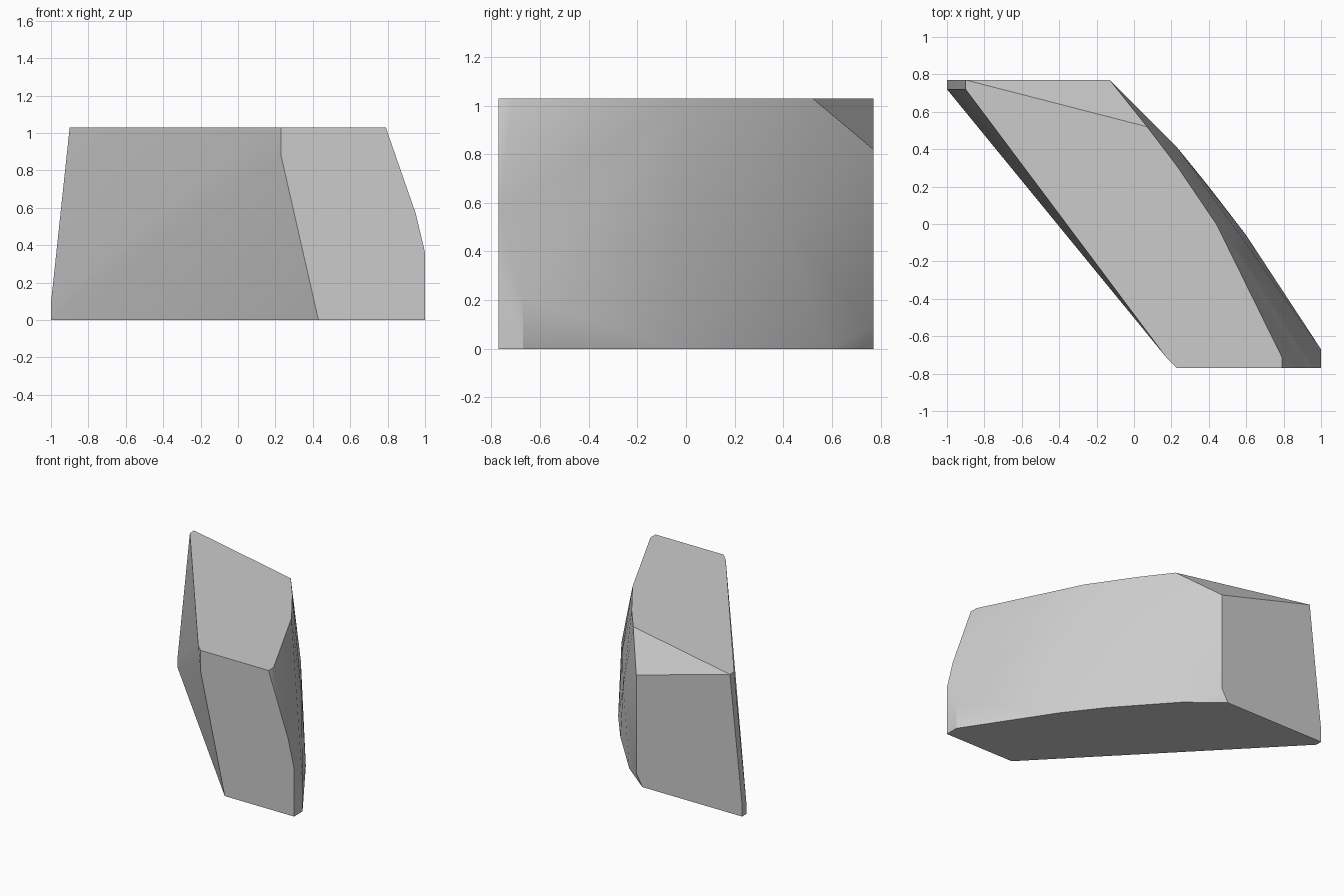
import bpy
import bmesh
import math

default_cube = bpy.data.objects.get("Cube")
if default_cube:
    bpy.data.objects.remove(default_cube, do_unlink=True)

HEIGHT = 1.03
FRONT, BACK = -0.77, 0.77


def make_material(name, colour):
    material = bpy.data.materials.new(name)
    material.use_nodes = True
    material.diffuse_color = colour
    material.node_tree.nodes["Principled BSDF"].inputs["Base Color"].default_value = colour
    return material


def level(z, outline):
    """Lift a flat outline to one height."""
    return [(x, y, z) for x, y in outline]


def make_hull(name, points, material, smooth_angle):
    """Wrap a convex faceted block around the given corners."""
    bm = bmesh.new()
    for point in points:
        bm.verts.new(point)
    result = bmesh.ops.convex_hull(bm, input=bm.verts[:])
    unused = set(result["geom_interior"]) | set(result["geom_unused"])
    loose = [v for v in unused if isinstance(v, bmesh.types.BMVert)]
    bmesh.ops.delete(bm, geom=loose, context="VERTS")
    # Merge the triangles of each flat facet
    bmesh.ops.dissolve_limit(bm, angle_limit=math.radians(0.5),
                             verts=bm.verts[:], edges=bm.edges[:])
    bmesh.ops.recalc_face_normals(bm, faces=bm.faces[:])
    mesh = bpy.data.meshes.new(name)
    bm.to_mesh(mesh)
    bm.free()
    mesh.materials.append(material)
    block = bpy.data.objects.new(name, mesh)
    bpy.context.collection.objects.link(block)
    bpy.ops.object.select_all(action="DESELECT")
    block.select_set(True)
    bpy.context.view_layer.objects.active = block
    bpy.ops.object.shade_smooth_by_angle(angle=smooth_angle)
    return block


# Flat top, with its back corner cut away
top = level(HEIGHT, [(0.23, FRONT), (0.79, FRONT), (0.79, -0.71), (0.44, 0),
                     (0.23, 0.31), (0.07, 0.52), (-0.9, BACK),
                     (-0.9, 0.72), (0.17, -0.71)])

# Flat base with a bowed outer edge
base = level(0, [(0.43, FRONT), (1, FRONT), (1, -0.67), (0.6, -0.06),
                 (0.4, 0.2), (0.06, 0.58), (-0.18, BACK),
                 (-1, BACK), (-1, 0.72)])

# Front end profile
front_end = [(0.23, FRONT, 0.88), (0.95, FRONT, 0.57),
             (1, FRONT, 0.36), (1, -0.67, 0.21)]

# Back end: cut corner, lower chamfer and narrow side edge
back_end = [(-0.13, BACK, 0.82)]
back_end += level(0.09, [(-0.13, BACK), (-1, BACK), (-1, 0.72)])

# Gentle swelling of the outer wall
bulge = level(0.5, [(0.23, 0.41), (0.56, -0.05)])

stone = make_material("light grey", (0.6, 0.6, 0.6, 1))
make_hull("stone_block", top + base + front_end + back_end + bulge,
          stone, math.radians(30))
